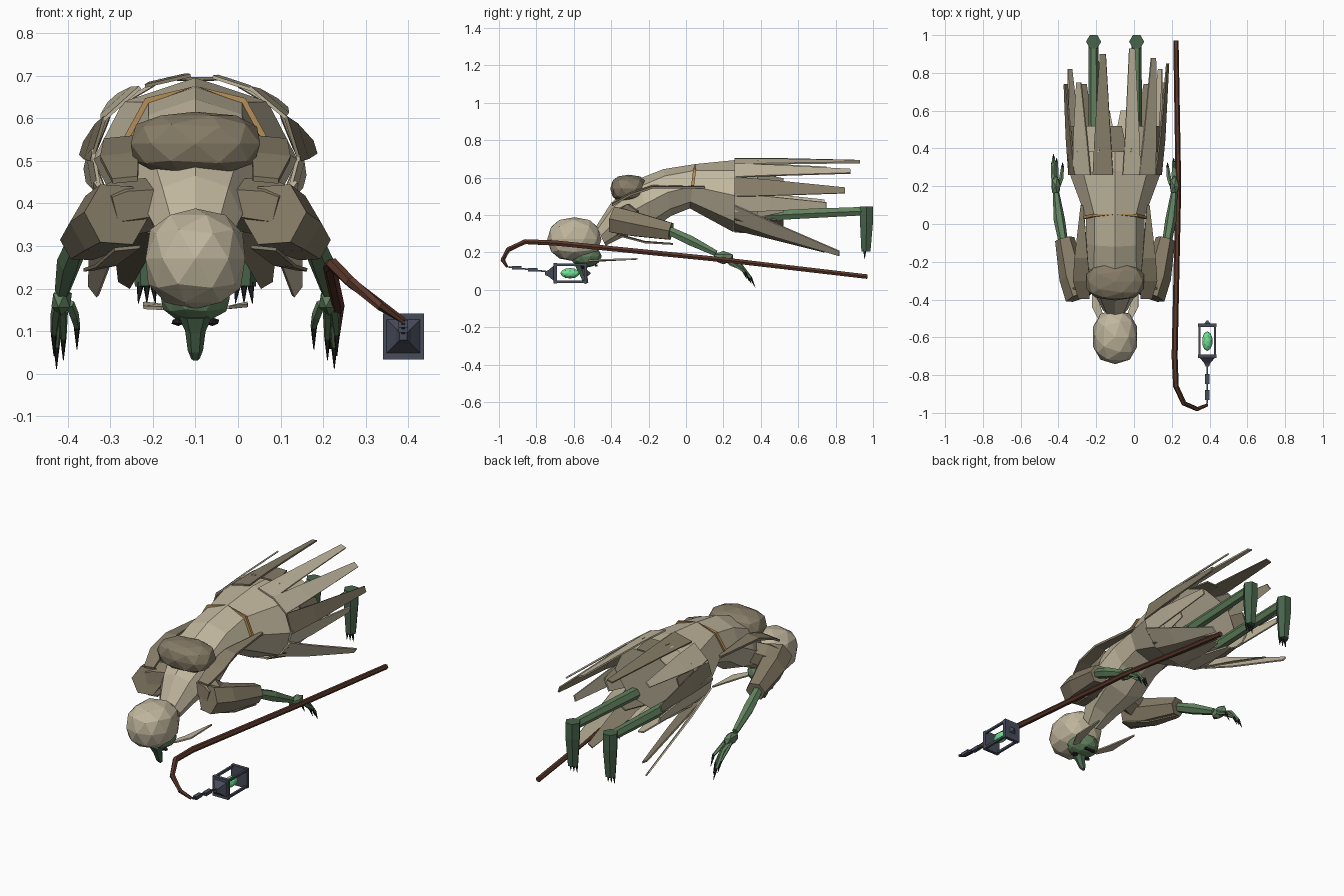
import bpy, bmesh, math
from mathutils import Vector, Matrix

cube = bpy.data.objects.get("Cube")
if cube:
    bpy.data.objects.remove(cube, do_unlink=True)

CX = -0.10  # the body's own mirror line


def material(name, hex_color):
    srgb = [int(hex_color[i:i + 2], 16) / 255 for i in (0, 2, 4)]
    color = [c / 12.92 if c < 0.04 else ((c + 0.055) / 1.055) ** 2.4 for c in srgb] + [1]
    m = bpy.data.materials.new(name)
    m.use_nodes = True
    m.diffuse_color = color
    m.node_tree.nodes["Principled BSDF"].inputs["Base Color"].default_value = color
    return m


LIGHT = material("light cloth", "c0b69d")
DARK = material("dark cloth", "857b66")
ROPE = material("rope", "ad8855")
SKIN = material("green skin", "62825f")
FOOT = material("dark green skin", "48644c")
CLAW = material("claw", "1e1f20")
WOOD = material("wood", "5c382b")
IRON = material("iron", "474c5a")
GEM = material("glowing gem", "6fe092")


def finish(name, bm, mat):
    bmesh.ops.recalc_face_normals(bm, faces=bm.faces)
    mesh = bpy.data.meshes.new(name)
    bm.to_mesh(mesh)
    bm.free()
    mesh.materials.append(mat)
    obj = bpy.data.objects.new(name, mesh)
    bpy.context.collection.objects.link(obj)
    return obj


def skin_rings(name, rings, mat):
    """Bridge matching rings of points and cap both ends."""
    bm = bmesh.new()
    loops = [[bm.verts.new(p) for p in ring] for ring in rings]
    n = len(loops[0])
    for a, b in zip(loops, loops[1:]):
        for i in range(n):
            j = (i + 1) % n
            bm.faces.new((a[i], a[j], b[j], b[i]))
    bm.faces.new(loops[0])
    bm.faces.new(loops[-1])
    return finish(name, bm, mat)


def tube(name, points, radii, mat, sides=6):
    pts = [Vector(p) for p in points]
    rings = []
    for i, p in enumerate(pts):
        d = (pts[min(i + 1, len(pts) - 1)] - pts[max(i - 1, 0)]).normalized()
        u = d.cross(Vector((1, 0, 0))).normalized()
        v = d.cross(u)
        turns = [math.tau * (k + 0.5) / sides for k in range(sides)]
        rings.append([p + radii[i] * (u * math.cos(t) + v * math.sin(t)) for t in turns])
    return skin_rings(name, rings, mat)


def strip(name, points, widths, across, mat, thick=0.008):
    """Thin tapering cloth panel following a path."""
    pts = [Vector(p) for p in points]
    w = Vector(across).normalized()
    n = (pts[-1] - pts[0]).cross(w).normalized() * thick / 2
    rings = [[p + w * s / 2 + n, p - w * s / 2 + n, p - w * s / 2 - n, p + w * s / 2 - n]
             for p, s in zip(pts, widths)]
    return skin_rings(name, rings, mat)


def blob(name, center, radii, mat, detail=2, power=1.0):
    """Faceted ellipsoid; a power below one makes it boxier."""
    bm = bmesh.new()
    bmesh.ops.create_icosphere(bm, subdivisions=detail, radius=1)
    for v in bm.verts:
        v.co = [c + r * math.copysign(abs(x) ** power, x) for c, r, x in zip(center, radii, v.co)]
    return finish(name, bm, mat)


def box(name, center, size, mat):
    bm = bmesh.new()
    m = Matrix.Translation(center) @ Matrix.Diagonal((*size, 1))
    bmesh.ops.create_cube(bm, size=1, matrix=m)
    return finish(name, bm, mat)


# Robe: oblique eight-sided sections as (top y, top z, bottom y, bottom z, half width)
def section(ty, tz, by, bz, half):
    top, low = Vector((CX, ty, tz)), Vector((CX, by, bz))
    mid, up = (top + low) / 2, (top - low) / 2
    turns = [math.tau * k / 8 for k in range(8)]
    return [mid + up * math.sin(t) + Vector((half * math.cos(t), 0, 0)) for t in turns]


waist = section(0.05, 0.672, 0.02, 0.435, 0.155)
skin_rings("robe_body", [
    section(-0.48, 0.34, -0.43, 0.235, 0.065), section(-0.40, 0.465, -0.34, 0.28, 0.11),
    section(-0.26, 0.59, -0.18, 0.325, 0.16), section(-0.12, 0.645, -0.08, 0.395, 0.155),
    waist], LIGHT)
skin_rings("robe_skirt", [waist, section(0.28, 0.695, 0.25, 0.31, 0.24),
                          section(0.46, 0.685, 0.42, 0.325, 0.225)], LIGHT)

# Rope across the back
rope_middle = Vector((CX, 0.035, 0.554))
tube("rope_belt", [rope_middle + (p - rope_middle) * 1.03 for p in waist[:5]], [0.011] * 5, ROPE, 4)


# Ragged skirt tails: (angle, tip y, flare, extra drop at the tip, root width, colour)
def skirt_point(angle, y, scale, drop=0):
    a = math.radians(angle)
    return (CX + 0.235 * scale * math.cos(a), y, 0.505 + 0.19 * scale * math.sin(a) - drop)


tails = [(106, 0.90, 1.0, 0, 0.11, DARK), (68, 0.93, 1.02, 0, 0.10, LIGHT),
         (44, 0.88, 1.2, 0.03, 0.11, LIGHT), (14, 0.85, 1.22, 0.03, 0.11, DARK),
         (138, 0.75, 1.1, 0, 0.12, LIGHT), (166, 0.74, 1.16, 0.03, 0.11, DARK),
         (188, 0.74, 1.1, 0.01, 0.10, LIGHT), (-12, 0.75, 1.1, 0.01, 0.10, LIGHT),
         (212, 0.82, 1.2, 0.19, 0.12, LIGHT), (-32, 0.82, 1.2, 0.19, 0.12, LIGHT),
         (234, 0.74, 1.2, 0.11, 0.12, DARK), (-54, 0.74, 1.2, 0.11, 0.12, DARK),
         (260, 0.60, 1.1, 0.01, 0.11, LIGHT), (-80, 0.60, 1.1, 0.01, 0.11, LIGHT)]
for angle, tip, flare, drop, width, mat in tails:
    a = math.radians(angle)
    path = [skirt_point(angle, 0.26, 1.0), skirt_point(angle, 0.45, 0.68 + flare * 0.34, drop * 0.35),
            skirt_point(angle, tip, flare, drop)]
    strip("skirt_tail", path, [width, width * 0.8, 0.032],
          (-0.235 * math.sin(a), 0, 0.19 * math.cos(a)), mat)

# Short under-layer of the skirt
for k in range(10):
    angle = 36 * k + 18
    a = math.radians(angle)
    strip("skirt_under_panel", [skirt_point(angle, 0.38, 0.99), skirt_point(angle, 0.52, 0.98)],
          [0.13, 0.07], (-0.235 * math.sin(a), 0, 0.19 * math.cos(a)), (DARK, LIGHT)[k % 2])

# Hood, collar roll and face
blob("hood", (CX, -0.597, 0.270), (0.122, 0.145, 0.118), LIGHT, power=0.85)
blob("collar_roll", (CX, -0.305, 0.54), (0.158, 0.100, 0.075), DARK, power=0.78)
blob("face", (CX, -0.535, 0.178), (0.085, 0.085, 0.060), SKIN)
tube("nose", [(CX, -0.56, 0.135), (CX, -0.555, 0.10), (CX, -0.54, 0.055), (CX, -0.53, 0.035)],
     [0.040, 0.024, 0.018, 0.010], FOOT)
box("mouth", (CX, -0.48, 0.13), (0.06, 0.012, 0.012), CLAW)

for side, label in ((-1, "right"), (1, "left")):
    def at(dx, y, z):
        return (CX + side * dx, y, z)

    # Head details
    blob(label + "_eye", at(0.04, -0.55, 0.122), (0.018, 0.014, 0.010), CLAW, 1)
    strip(label + "_ear", [at(0.065, -0.52, 0.155), at(0.10, -0.44, 0.158), at(0.12, -0.26, 0.165)],
          [0.03, 0.045, 0.006], (1, 0, 0.1), LIGHT)

    # Shoulder mantle trailing into a ribbon
    strip(label + "_mantle", [at(0.165, -0.395, 0.455), at(0.178, -0.30, 0.51), at(0.18, -0.18, 0.55),
                              at(0.175, 0.10, 0.547)],
          [0.06, 0.09, 0.07, 0.015], (1, 0, -0.1 * side), DARK, 0.012)

    # Sleeve with upper arm and hanging hem
    tube(label + "_upper_sleeve", [at(0.08, -0.30, 0.40), at(0.17, -0.32, 0.39), at(0.21, -0.34, 0.38)],
         [0.06, 0.068, 0.06], DARK)
    tube(label + "_sleeve", [at(0.185, -0.385, 0.374), at(0.222, -0.28, 0.352), at(0.267, -0.08, 0.312)],
         [0.080, 0.075, 0.052], DARK)
    strip(label + "_sleeve_hem", [at(0.16, -0.37, 0.295), at(0.21, -0.22, 0.255), at(0.25, -0.07, 0.245)],
          [0.06, 0.05, 0.025], (1, 0, -0.1 * side), DARK)

    # Forearm and clawed hand
    tube(label + "_forearm", [at(0.27, -0.12, 0.33), at(0.295, 0.02, 0.265), at(0.312, 0.16, 0.195)],
         [0.024, 0.030, 0.018], SKIN)
    blob(label + "_hand", at(0.314, 0.20, 0.172), (0.027, 0.060, 0.036), SKIN, 1)
    for spread, drop in ((-0.036, 0.045), (-0.004, 0.02), (0.012, 0), (0.018, 0.03)):
        knuckle = at(0.314 + spread * 0.8, 0.285 - drop, 0.138)
        tip = at(0.314 + spread, 0.345 - drop, 0.065 + drop)
        end = at(0.314 + spread, 0.37 - drop, 0.012 + drop)
        tube(label + "_finger", [at(0.314 + spread / 2, 0.21, 0.165), knuckle, tip],
             [0.012, 0.012, 0.008], SKIN, 5)
        tube(label + "_finger_claw", [tip, end], [0.008, 0.001], CLAW, 5)

    # Trailing leg with hanging foot
    tube(label + "_thigh", [at(0.108, 0.28, 0.39), at(0.112, 0.60, 0.405), at(0.114, 0.94, 0.42)],
         [0.032, 0.03, 0.026], SKIN)
    tube(label + "_foot", [at(0.114, 0.965, 0.445), at(0.114, 0.965, 0.36), at(0.114, 0.962, 0.205)],
         [0.040, 0.040, 0.028], FOOT)
    for k in (-1, 0, 1):
        root = at(0.114 + k * 0.015, 0.955, 0.215)
        tube(label + "_toe_claw", [root, at(0.114 + k * 0.02, 0.955, 0.165)], [0.010, 0.001], CLAW, 5)

# Crooked staff
tube("staff", [(0.222, 0.97, 0.07), (0.235, 0.2, 0.16), (0.215, -0.7, 0.25), (0.222, -0.86, 0.257),
               (0.265, -0.95, 0.215), (0.335, -0.98, 0.16), (0.388, -0.958, 0.125)],
     [0.014, 0.015, 0.016, 0.015, 0.014, 0.012, 0.008], WOOD)

# Lantern streaming back on its chain
LX, LZ = 0.388, 0.088
tube("chain", [(LX, -0.95, 0.122), (LX, -0.73, 0.095)], [0.006, 0.006], IRON, 4)
for y, z in ((-0.905, 0.117), (-0.82, 0.106)):
    box("chain_link", (LX, y, z), (0.022, 0.052, 0.018), IRON)
tube("lantern_roof", [(LX, -0.755, LZ), (LX, -0.735, LZ), (LX, -0.705, LZ)],
     [0.012, 0.025, 0.060], IRON, 4)
for y in (-0.70, -0.537):
    box("lantern_plate", (LX, y, LZ), (0.096, 0.018, 0.108), IRON)
for sx in (-1, 1):
    for sz in (-1, 1):
        box("lantern_bar", (LX + sx * 0.041, -0.62, LZ + sz * 0.045), (0.012, 0.16, 0.012), IRON)
tube("lantern_tip", [(LX, -0.53, LZ), (LX, -0.51, LZ)], [0.025, 0.005], IRON, 4)
blob("lantern_gem", (LX, -0.62, LZ), (0.028, 0.052, 0.028), GEM, 2)
